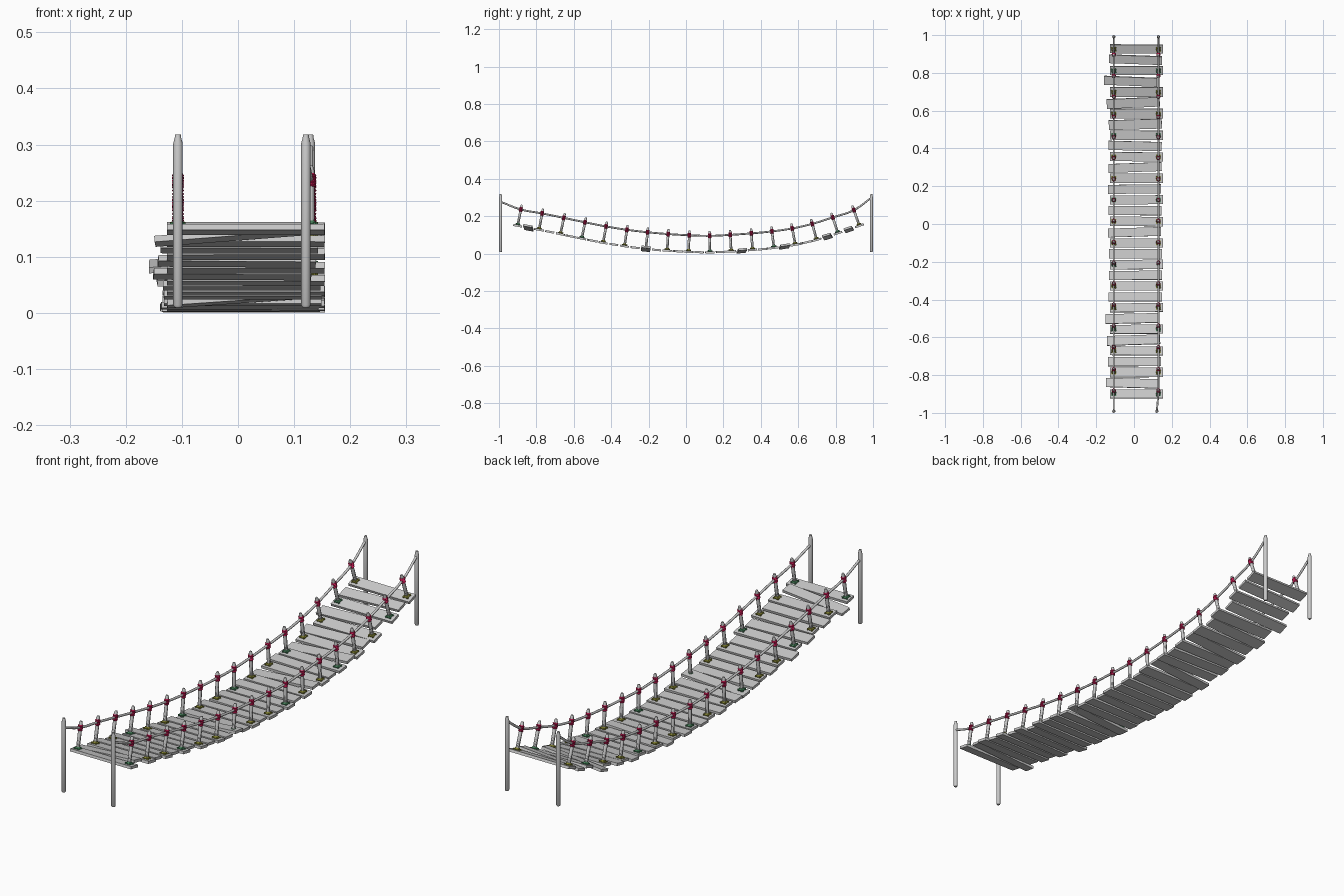
import bpy, bmesh, math, random
from mathutils import Matrix, Vector

if "Cube" in bpy.data.objects:
    bpy.data.objects.remove(bpy.data.objects["Cube"])

random.seed(4)

# deck sag profile: (y, z) of plank centres
SAG = [(-1.0, .169), (-.9, .149), (-.75, .121), (-.6, .089), (-.45, .059), (-.3, .035), (-.15, .019),
       (0, .010), (.12, .006), (.25, .012), (.4, .023), (.5, .034), (.6, .050), (.7, .074),
       (.8, .105), (.93, .150), (1.0, .175)]
TH = .011                      # plank thickness
SIDES = {"left": -.107, "right": .129}


def deck_z(y):
    for (y0, z0), (y1, z1) in zip(SAG, SAG[1:]):
        if y <= y1:
            return z0 + (z1 - z0) * (y - y0) / (y1 - y0)
    return SAG[-1][1]


def frame(x, y):
    """Matrix sitting on the deck, local z along the deck normal."""
    s = (deck_z(y + .05) - deck_z(y - .05)) / .1
    return Matrix.Translation((x, y, deck_z(y))) @ Matrix.Rotation(math.atan(s), 4, 'X')


def material(name, col):
    m = bpy.data.materials.new(name)
    m.diffuse_color = (*col, 1)
    m.use_nodes = True
    m.node_tree.nodes["Principled BSDF"].inputs["Base Color"].default_value = m.diffuse_color
    return m


RED = material("red_cord", (.6, .01, .09))
OLIVE = material("olive_cord", (.22, .22, .03))
GREEN = material("green_cord", (.06, .22, .10))


def finish(bm, name, mat=None, smooth=True):
    me = bpy.data.meshes.new(name)
    bmesh.ops.recalc_face_normals(bm, faces=bm.faces)
    bm.to_mesh(me)
    bm.free()
    ob = bpy.data.objects.new(name, me)
    bpy.context.collection.objects.link(ob)
    if mat:
        me.materials.append(mat)
    if smooth:
        bpy.context.view_layer.objects.active = ob
        bpy.ops.object.select_all(action='DESELECT')
        ob.select_set(True)
        bpy.ops.object.shade_smooth_by_angle(angle=math.radians(35))
    return ob


def lathe(bm, profile, mat, n=12):
    """Capped solid of revolution from (r, z) pairs."""
    rings = []
    for r, z in profile:
        rings.append([bm.verts.new(mat @ Vector((r * math.cos(2 * math.pi * k / n),
                                                 r * math.sin(2 * math.pi * k / n), z))) for k in range(n)])
    for a, b in zip(rings, rings[1:]):
        for k in range(n):
            bm.faces.new((a[k], a[(k + 1) % n], b[(k + 1) % n], b[k]))
    bm.faces.new(rings[0])
    bm.faces.new(rings[-1])


def box(bm, size, mat):
    bmesh.ops.create_cube(bm, size=1, matrix=mat @ Matrix.Diagonal((*size, 1)))


# planks: every other one carries balusters, the rest lie loose
N = 33
ROLLED = {1: 4, 12: 4, 21: 3, 25: 3, 29: 4, 31: 3.5}
SHIFT = {1: -.012, 5: -.006, 7: -.014, 27: -.008, 29: -.022, 31: .004}
bm = bmesh.new()
step = (.927 + .9) / (N - 1)
for i in range(N):
    y = -.9 + i * step
    x, yaw, length = .014, random.uniform(-.5, .5), .281
    if i % 2:
        x = .004 + SHIFT.get(i, random.uniform(-.004, .006))
        yaw = random.uniform(-2.8, 2.8)
    m = frame(x, y) @ Matrix.Rotation(math.radians(yaw), 4, 'Z')
    m = m @ Matrix.Rotation(math.radians(-ROLLED.get(i, 0)), 4, 'Y')
    box(bm, (length, random.uniform(.046, .052), TH), m)
finish(bm, "deck_planks", smooth=False)

# balusters with cord wraps at the rope and lashings at the foot
ROPE_H = .089
for side, x in SIDES.items():
    posts, wraps = bmesh.new(), bmesh.new()
    feet = {"olive": bmesh.new(), "green": bmesh.new()}
    path = [(x if side == "left" else .121, -.99, .277)]
    for i in range(0, N, 2):
        m = frame(x, -.9 + i * step)
        lathe(posts, [(.0072, 0), (.0072, .107), (.0045, .115)], m, 10)
        # stacked cord turns
        prof = []
        for t in range(4):
            z = ROPE_H - .012 + t * .006
            prof += [(.0085, z), (.0110, z + .003)]
        prof.append((.0085, ROPE_H + .012))
        lathe(wraps, prof, m, 10)
        f = feet["green" if i % 3 == 0 else "olive"]
        lathe(f, [(.011, TH / 2 - .001), (.0125, TH / 2 + .003), (.009, TH / 2 + .009)], m, 10)
        for a in (45, -45):
            box(f, (.032, .007, .006), m @ Matrix.Translation((0, 0, TH / 2 + .002))
                @ Matrix.Rotation(math.radians(a), 4, 'Z'))
        path.append(tuple(m @ Vector((0, 0, ROPE_H))))
    path.append((x, .99, .298))
    finish(posts, side + "_balusters")
    finish(wraps, side + "_rope_wraps", RED)
    finish(feet["olive"], side + "_olive_lashings", OLIVE)
    finish(feet["green"], side + "_green_lashings", GREEN)

    # hand rope
    cu = bpy.data.curves.new(side + "_hand_rope", 'CURVE')
    cu.dimensions = '3D'
    cu.bevel_depth = .005
    cu.bevel_resolution = 2
    cu.resolution_u = 6
    cu.use_fill_caps = True
    sp = cu.splines.new('BEZIER')
    sp.bezier_points.add(len(path) - 1)
    for p, co in zip(sp.bezier_points, path):
        p.co = co
        p.handle_left_type = p.handle_right_type = 'AUTO'
    bpy.context.collection.objects.link(bpy.data.objects.new(side + "_hand_rope", cu))

    # tall end posts
    for end, y in (("front", -.991), ("back", .991)):
        px = path[0][0] if end == "front" else x
        bm = bmesh.new()
        lathe(bm, [(.006, .010), (.0085, .014), (.0085, .302), (.0058, .312), (.005, .318)],
              Matrix.Translation((px, y, 0)), 14)
        finish(bm, f"{end}_{side}_post")
